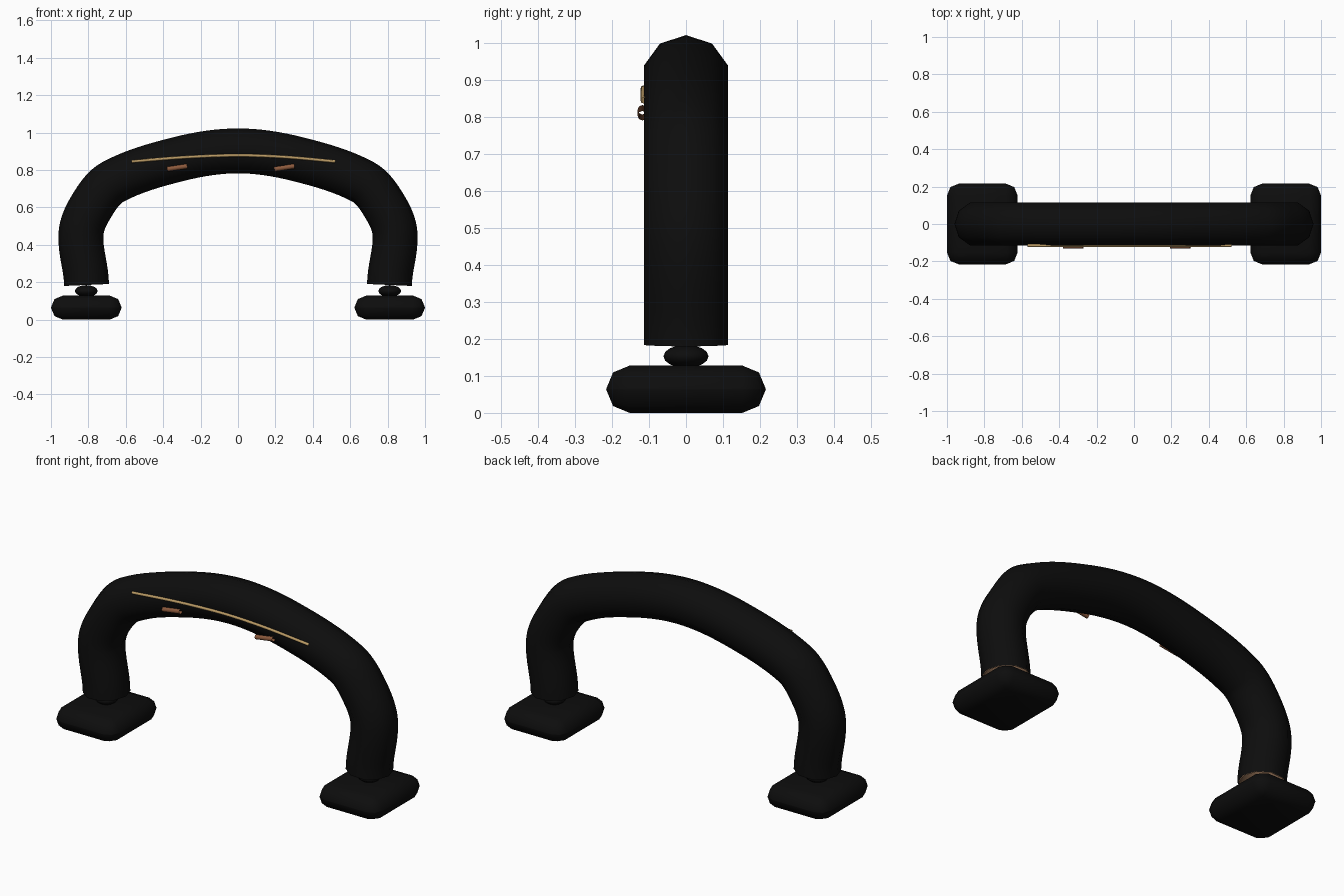
import bpy
from math import sin, cos, pi
from mathutils import Vector
from mathutils.geometry import interpolate_bezier

if "Cube" in bpy.data.objects:
    bpy.data.objects.remove(bpy.data.objects["Cube"])


def material(name, rgb):
    m = bpy.data.materials.new(name)
    m.diffuse_color = (*rgb, 1)
    m.use_nodes = True
    m.node_tree.nodes["Principled BSDF"].inputs["Base Color"].default_value = m.diffuse_color
    return m


black = material("matte_black", (0.004, 0.004, 0.004))
brown = material("brown_lining", (0.16, 0.09, 0.05))
tan = material("tan", (0.50, 0.33, 0.13))
copper = material("copper", (0.26, 0.10, 0.045))


def finish(obj, name, mat):
    obj.name = name
    obj.data.materials.append(mat)
    for p in obj.data.polygons:
        p.use_smooth = True
    return obj


def smooth_path(points, end_dir=None, steps=8):
    """Smooth curve through (x, z) points; end_dir fixes both end directions."""
    pts = [Vector((x, 0, z)) for x, z in points]
    n = len(pts)
    dirs = [(pts[min(i + 1, n - 1)] - pts[max(i - 1, 0)]).normalized() for i in range(n)]
    if end_dir:
        dirs[0], dirs[-1] = Vector(end_dir), -Vector(end_dir)
    path = []
    for i in range(n - 1):
        h = (pts[i + 1] - pts[i]).length / 3
        seg = interpolate_bezier(pts[i], pts[i] + dirs[i] * h,
                                 pts[i + 1] - dirs[i + 1] * h, pts[i + 1], steps + 1)
        path += seg[:-1]
    return path + [pts[-1]]


def tube(name, path, radius, sides, mat, y=0.0):
    """Open-ended round tube swept along a path lying in the xz plane."""
    verts, faces = [], []
    n = len(path)
    for i, p in enumerate(path):
        t = (path[min(i + 1, n - 1)] - path[max(i - 1, 0)]).normalized()
        up = Vector((-t.z, 0, t.x))
        side = Vector((0, 1, 0))
        for k in range(sides):
            a = 2 * pi * k / sides
            verts.append(p + up * radius * cos(a) + side * (radius * sin(a) + y))
    for i in range(n - 1):
        for k in range(sides):
            a, b = i * sides + k, i * sides + (k + 1) % sides
            faces.append((a, a + sides, b + sides, b))
    mesh = bpy.data.meshes.new(name)
    mesh.from_pydata(verts, [], faces)
    mesh.update()
    obj = bpy.data.objects.new(name, mesh)
    bpy.context.collection.objects.link(obj)
    return finish(obj, name, mat)


# Arched body with its inner lining
half = [(-0.81, 0.185), (-0.84, 0.455), (-0.787, 0.60), (-0.67, 0.735), (-0.31, 0.86)]
arch = smooth_path(half + [(0, 0.902)] + [(-x, z) for x, z in reversed(half)], (0, 0, 1))
tube("arch_body", arch, 0.12, 10, black)
tube("arch_lining", arch, 0.114, 10, brown)

# Trim line and two small bars on the front face
trim = smooth_path([(-0.57, 0.845), (-0.28, 0.868), (0, 0.878), (0.25, 0.869), (0.52, 0.845)])
tube("trim_line", trim, 0.008, 8, tan, y=-0.115)
for side, x in (("left", -0.325), ("right", 0.248)):
    bar = [Vector((x - 0.054, 0, 0.804)), Vector((x + 0.054, 0, 0.820))]
    tube(f"front_bar_{side}", bar, 0.013, 8, copper, y=-0.118)

# Rounded foot pads and the ball joints above them
for side, s in (("left", -1), ("right", 1)):
    bpy.ops.mesh.primitive_cube_add(size=1, location=(0.811 * s, 0, 0.064))
    pad = bpy.context.object
    for v in pad.data.vertices:
        v.co = (v.co.x * 0.378, v.co.y * 0.432, v.co.z * 0.128)
    bevel = pad.modifiers.new("rounding", "BEVEL")
    bevel.width = 0.0635
    bevel.segments = 2
    finish(pad, f"foot_pad_{side}", black)

    bpy.ops.mesh.primitive_uv_sphere_add(segments=16, ring_count=8, radius=1,
                                         location=(0.811 * s, 0, 0.153))
    joint = bpy.context.object
    joint.scale = (0.061, 0.061, 0.031)
    finish(joint, f"ball_joint_{side}", black)
